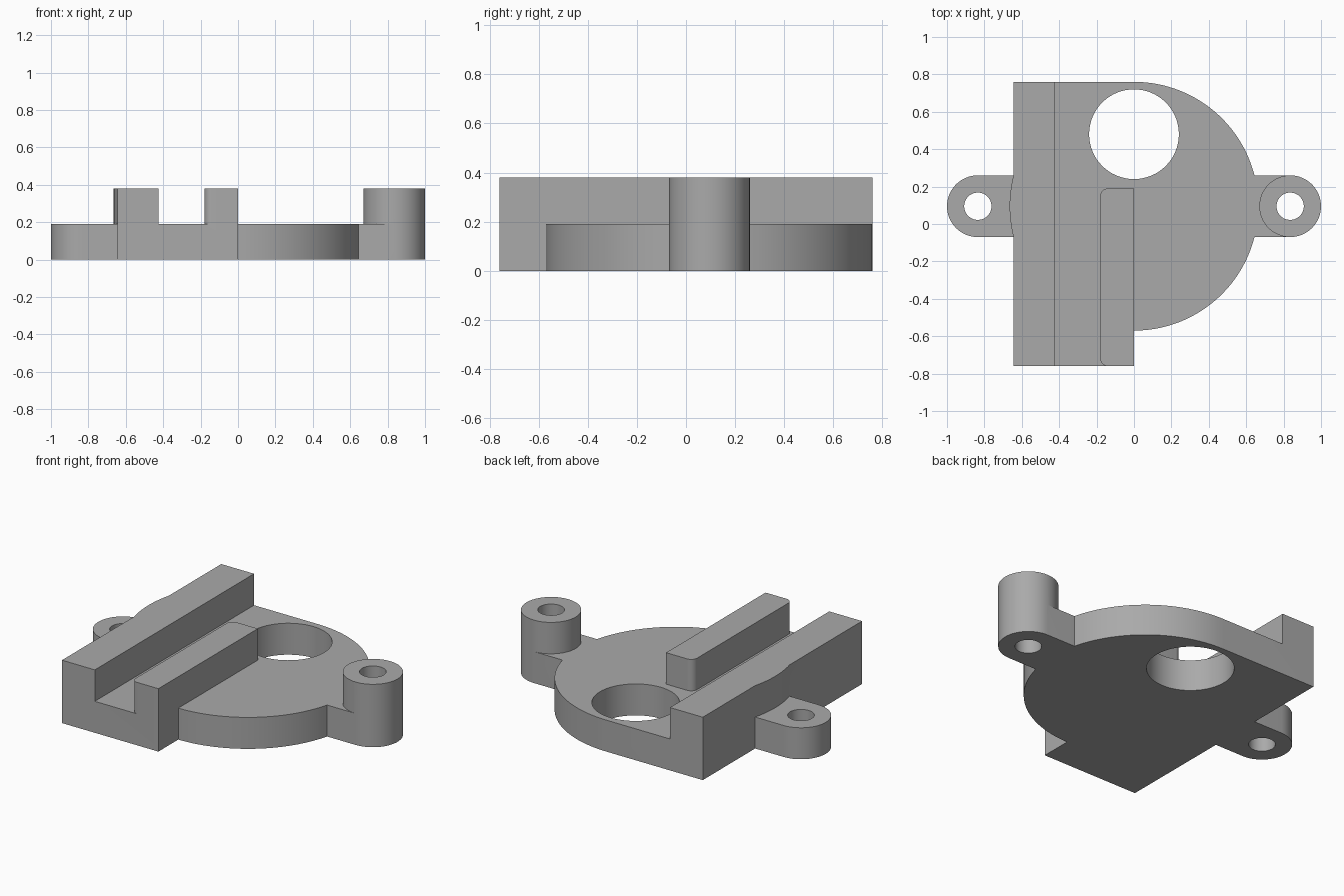
import bpy
import bmesh
from math import sin, cos, asin, sqrt, radians, degrees

if "Cube" in bpy.data.objects:
    bpy.data.objects.remove(bpy.data.objects["Cube"])

# Main dimensions
PLATE_TOP, FULL_TOP, EMBED = 0.19, 0.38, 0.1
HALF_LEN = 0.76
DISC_R, LUG_R, LUG_X, MID_Y = 0.665, 0.165, 0.835, 0.095
EDGE = sqrt(DISC_R ** 2 - LUG_R ** 2)      # where the lugs meet the disc
MEET = degrees(asin(LUG_R / DISC_R))

grey = bpy.data.materials.new("plain grey")
grey.use_nodes = True
grey.diffuse_color = (0.4, 0.4, 0.4, 1)
grey.node_tree.nodes["Principled BSDF"].inputs["Base Color"].default_value = (0.4, 0.4, 0.4, 1)


def arc(x, y, r, start, end, steps):
    angles = [radians(start + (end - start) * i / steps) for i in range(steps + 1)]
    return [(x + r * cos(a), y + r * sin(a)) for a in angles]


def circle(x, y, r, steps=64):
    return arc(x, y, r, -90, 270, steps)[:-1]


def prism(name, outline, bottom, top):
    """Extrude a flat outline between two heights."""
    bm = bmesh.new()
    points = []
    for x, y in outline:
        p = (round(x, 5), round(y, 5), bottom)
        if p not in points:
            points.append(p)
    face = bm.faces.new([bm.verts.new(p) for p in points])
    grown = bmesh.ops.extrude_face_region(bm, geom=[face])["geom"]
    for v in grown:
        if isinstance(v, bmesh.types.BMVert):
            v.co.z = top
    bmesh.ops.recalc_face_normals(bm, faces=bm.faces)
    mesh = bpy.data.meshes.new(name)
    bm.to_mesh(mesh)
    bm.free()
    mesh.materials.append(grey)
    obj = bpy.data.objects.new(name, mesh)
    bpy.context.collection.objects.link(obj)
    return obj


def combine(body, tool, operation):
    mod = body.modifiers.new(operation.lower(), 'BOOLEAN')
    mod.operation, mod.solver, mod.object = operation, 'EXACT', tool
    bpy.context.view_layer.objects.active = body
    bpy.ops.object.modifier_apply(modifier=mod.name)
    bpy.data.objects.remove(tool)


# Base plate: straight side, half disc and two rounded lugs
outline = [(-EDGE, -HALF_LEN), (0, -HALF_LEN)]
outline += arc(0, MID_Y, DISC_R, -90, -MEET, 28)
outline += arc(LUG_X, MID_Y, LUG_R, -90, 90, 32)
outline += arc(0, MID_Y, DISC_R, MEET, 90, 28)
outline += [(-EDGE, HALF_LEN), (-EDGE, MID_Y + LUG_R)]
outline += arc(-LUG_X, MID_Y, LUG_R, 90, 270, 32)
outline += [(-EDGE, MID_Y - LUG_R)]
bracket = prism("bracket_body", outline, 0, PLATE_TOP)

# Long side rail with a shallow curved bulge on its outer face
rail = [(-EDGE, -HALF_LEN), (-0.425, -HALF_LEN), (-0.425, HALF_LEN), (-EDGE, HALF_LEN)]
rail += arc(0, MID_Y, DISC_R, 180 - MEET, 180 + MEET, 10)
combine(bracket, prism("side_rail", rail, EMBED, FULL_TOP), 'UNION')

# Short inner rail, rounded on its slot side
CORNER, INNER_X, END_Y = 0.04, -0.18, 0.19
inner = [(0, -HALF_LEN), (0, END_Y)]
inner += arc(INNER_X + CORNER, END_Y - CORNER, CORNER, 90, 180, 10)
inner += arc(INNER_X + CORNER, -HALF_LEN + CORNER, CORNER, 180, 270, 10)
combine(bracket, prism("inner_rail", inner, EMBED, FULL_TOP), 'UNION')

# Tall boss on the left lug
combine(bracket, prism("tall_boss", circle(LUG_X, MID_Y, LUG_R), EMBED, FULL_TOP), 'UNION')

# Through holes: large bore and two screw holes
for x, y, r in ((0, 0.48, 0.24), (LUG_X, MID_Y, 0.073), (-LUG_X, MID_Y, 0.073)):
    cutter = prism("hole_cutter", circle(x, y, r), -0.1, 0.5)
    cutter.hide_render = True
    combine(bracket, cutter, 'DIFFERENCE')

# Merge leftover coplanar pieces
bm = bmesh.new()
bm.from_mesh(bracket.data)
bmesh.ops.remove_doubles(bm, verts=bm.verts, dist=0.0001)
bmesh.ops.dissolve_limit(bm, angle_limit=radians(0.5), verts=bm.verts, edges=bm.edges)
bm.to_mesh(bracket.data)
bm.free()

# Smooth the round walls and keep the edges crisp
bpy.ops.object.select_all(action='DESELECT')
bracket.select_set(True)
bpy.context.view_layer.objects.active = bracket
bpy.ops.object.shade_smooth_by_angle(angle=radians(25))
